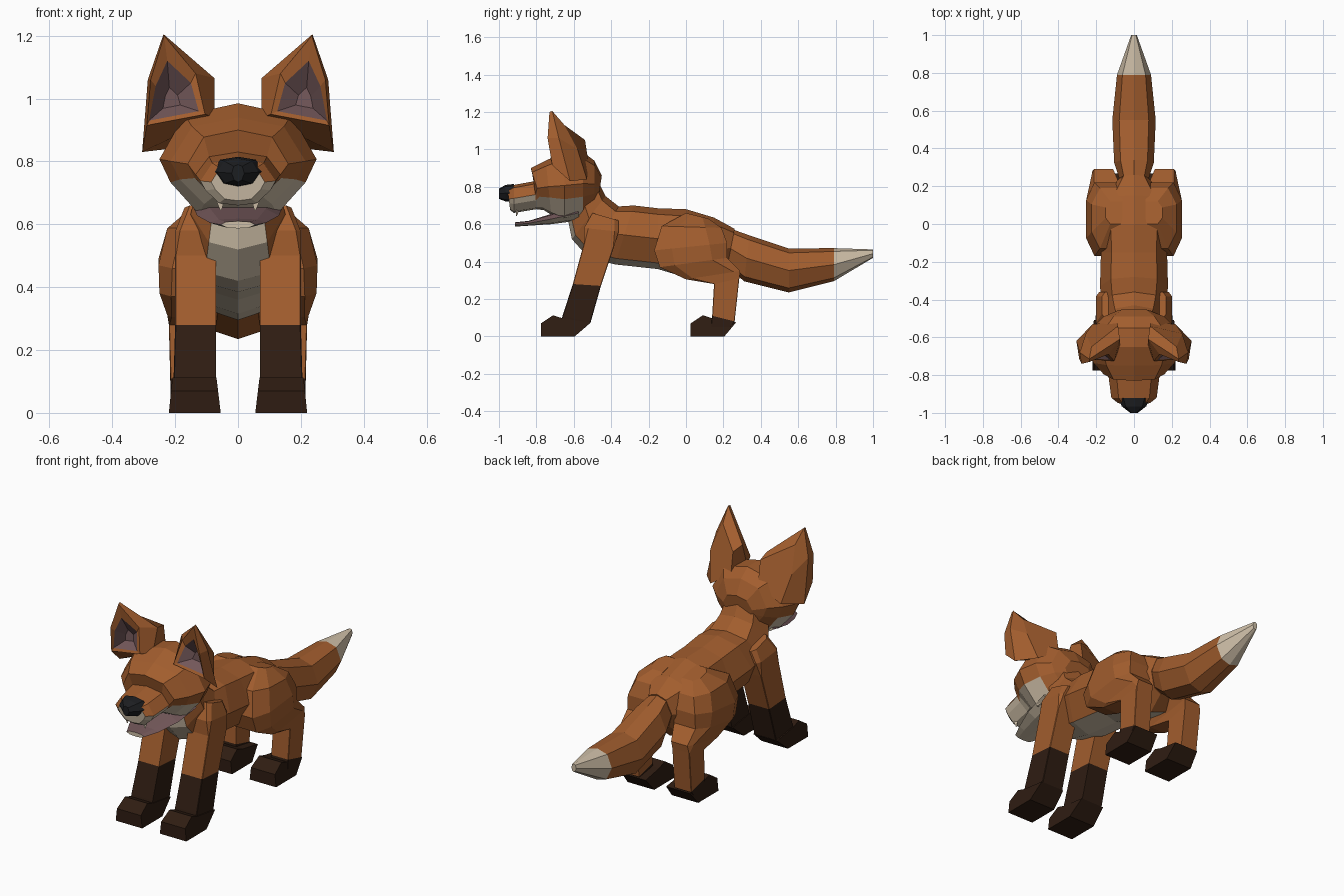
import bpy, bmesh
from mathutils import Vector

if "Cube" in bpy.data.objects:
    bpy.data.objects.remove(bpy.data.objects["Cube"])

def material(name, rgb):
    m = bpy.data.materials.new(name)
    m.diffuse_color = (*rgb, 1)
    m.use_nodes = True
    m.node_tree.nodes["Principled BSDF"].inputs["Base Color"].default_value = m.diffuse_color
    return m

FUR, PALE, DARK, PINK, BLACK = range(5)
MATS = [material("fur", (.36, .11, .027)), material("pale_fur", (.62, .52, .39)),
        material("dark_fur", (.028, .012, .006)), material("skin", (.17, .095, .10)),
        material("nose_black", (.012, .013, .015))]

def loft(name, rings, colour, bands={}):
    """Skin closed loops of points; colour(centre, normal) picks each face's material,
    bands overrides it for whole strips between two loops."""
    bm = bmesh.new()
    loops = [[bm.verts.new(p) for p in r] for r in rings]
    n = len(loops[0])
    forced = {}
    for k, (a, b) in enumerate(zip(loops, loops[1:])):
        for i in range(n):
            j = (i + 1) % n
            f = bm.faces.new((a[i], a[j], b[j], b[i]))
            if k in bands:
                forced[f] = bands[k]
    first = bm.faces.new(loops[0])
    if 0 in bands:
        forced[first] = bands[0]
    bm.faces.new(loops[-1])
    bmesh.ops.recalc_face_normals(bm, faces=bm.faces)
    bm.normal_update()
    for f in bm.faces:
        f.material_index = forced.get(f, colour(f.calc_center_median(), f.normal))
    me = bpy.data.meshes.new(name)
    bm.to_mesh(me)
    bm.free()
    for m in MATS:
        me.materials.append(m)
    ob = bpy.data.objects.new(name, me)
    bpy.context.collection.objects.link(ob)
    return ob

OCTAGON = [(0, 0), (.68, .1), (1, .5), (.62, .9), (0, 1)]
FACE = [(0, 0), (.68, .1), (1, .48), (.86, .68), (.5, .95), (0, 1)]

def section(yt, zt, yb, zb, hw, half=OCTAGON):
    """Mirrored ring from a top point, a bottom point and a half width."""
    top, bot = Vector((0, yt, zt)), Vector((0, yb, zb))
    full = half + [(-x, t) for x, t in half[-2:0:-1]]
    return [top.lerp(bot, t) + Vector((x * hw, 0, 0)) for x, t in full]

def limb(yf, zf, yb, zb, x0, x1, c=.0):
    """Leg ring from front and back points; c chamfers the outer corners."""
    f, b = Vector((0, yf, zf)), Vector((0, yb, zb))
    xm = x1 - (x1 - x0) * (.02 + c)
    pts = [(x0, 0), (xm, 0), (x1, .02 + c), (x1, .98 - c), (xm, 1), (x0, 1)]
    return [f.lerp(b, t) + Vector((x, 0, 0)) for x, t in pts]

def both_sides(name, rings, colour, bands={}):
    for side, s in (("right", 1), ("left", -1)):
        mirrored = [[(p[0] * s, p[1], p[2]) for p in r] for r in rings]
        loft(f"{name}_{side}", mirrored, colour, bands)

# Neck and torso with pale chest and belly
torso = [(-.47, .83, -.63, .62, .13), (-.43, .75, -.61, .52, .15), (-.36, .695, -.52, .42, .17),
         (-.28, .70, -.38, .385, .18), (-.15, .685, -.15, .36, .175), (0, .68, 0, .315, .18),
         (.15, .635, .14, .295, .16), (.26, .575, .22, .37, .08)]
loft("torso", [section(*r) for r in torso],
     lambda c, n: PALE if abs(c.x) < .1 and n.z < -.1 and c.y < .16 else FUR)

# Tail with pale tip
tail = [(.17, .60, .17, .42, .055), (.34, .54, .31, .295, .105), (.55, .47, .55, .235, .115),
        (.79, .472, .79, .295, .09), (1, .465, 1, .42, .015)]
loft("tail", [section(*r) for r in tail], lambda c, n: PALE if c.y > .795 or n.y > .95 else FUR)

# Head with pale cheeks and muzzle
head = [(-.45, .86, -.47, .73, .09), (-.49, .94, -.49, .68, .16), (-.55, .985, -.55, .635, .22),
        (-.65, .985, -.65, .615, .25), (-.75, .94, -.72, .65, .215), (-.83, .90, -.76, .675, .16),
        (-.81, .83, -.80, .68, .135), (-.92, .81, -.92, .66, .12), (-.955, .79, -.94, .675, .085)]
loft("head", [section(*r, FACE) for r in head],
     lambda c, n: PALE if c.y < -.56 and c.z < .742 and n.z < .3 else FUR)

# Lower jaw with skin-coloured mouth floor
jaw = [(-.58, .70, -.57, .62, .145), (-.72, .655, -.72, .60, .13),
       (-.84, .618, -.84, .592, .09), (-.915, .61, -.915, .587, .055)]
loft("lower_jaw", [section(*r) for r in jaw], lambda c, n: PINK if n.z > .6 else PALE)

# Fangs
both_sides("fang", [[(.04, -.91, .69), (.075, -.91, .69), (.06, -.885, .69)],
                    [(.052, -.908, .645), (.057, -.908, .645), (.055, -.904, .645)]],
           lambda c, n: PALE)

# Nose
nose = [(-.92, .815, -.93, .72, .083), (-.965, .81, -.965, .722, .065), (-1, .79, -1, .735, .02)]
loft("nose", [section(*r) for r in nose], lambda c, n: BLACK)

# Ears: hollow, lining, front rim, outer edge, back
lining = [(.225, -.718, 1.12), (.262, -.725, 1.04), (.283, -.705, .93), (.125, -.72, .96), (.15, -.685, 1.05)]
rim = [(.235, -.73, 1.2), (.278, -.74, 1.06), (.29, -.715, .915), (.105, -.725, .95), (.135, -.69, 1.08)]
mid = Vector((.215, -.64, .99))
hollow = [mid.lerp(Vector(p), .35) for p in lining]
edge = [(.237, -.715, 1.205), (.287, -.68, 1.06), (.305, -.62, .83), (.075, -.65, .94), (.075, -.61, 1.065)]
back = [(.225, -.65, 1.13), (.255, -.58, 1.0), (.22, -.53, .84), (.085, -.52, .92), (.085, -.54, 1.05)]
both_sides("ear", [hollow, lining, rim, edge, back], lambda c, n: FUR, {0: PINK})

# Front legs: shoulder to ankle, dark lower half
front = [(-.50, .66, -.36, .62, .07, .17, .15), (-.545, .58, -.36, .56, .07, .20, .1),
         (-.545, .50, -.385, .48, .07, .20), (-.605, .28, -.455, .27, .07, .20),
         (-.66, .11, -.51, .075, .07, .205), (-.68, .02, -.59, .01, .07, .205)]
both_sides("front_leg", [limb(*r) for r in front], lambda c, n: DARK if c.z < .27 else FUR)

# Hind legs: rounded thigh, hock and shank
hind = [(0, .66, .12, .63, .06, .15, .25), (-.13, .59, .19, .58, .06, .225, .25),
        (-.17, .46, .22, .50, .07, .253, .22), (-.14, .37, .22, .42, .08, .25, .2),
        (.0, .305, .29, .35, .11, .225, .1), (.15, .28, .285, .31, .115, .22),
        (.14, .11, .26, .08, .11, .215), (.13, .02, .21, .01, .11, .215)]
both_sides("hind_leg", [limb(*r) for r in hind], lambda c, n: DARK if c.z < .1 else FUR)

# Paws: side profile widened towards the ground
profile = [(-.775, 0), (-.775, .07), (-.71, .113), (-.655, .095), (-.508, .075), (-.595, 0)]
for name, dy in (("front_paw", 0), ("hind_paw", .80)):
    inner = [(.055 + z * .12, y + dy * (1 if y < -.6 else .97 if z else 1), z) for y, z in profile]
    outer = [(.22 - z * .1, y, z) for _, y, z in inner]
    both_sides(name, [inner, outer], lambda c, n: DARK)
